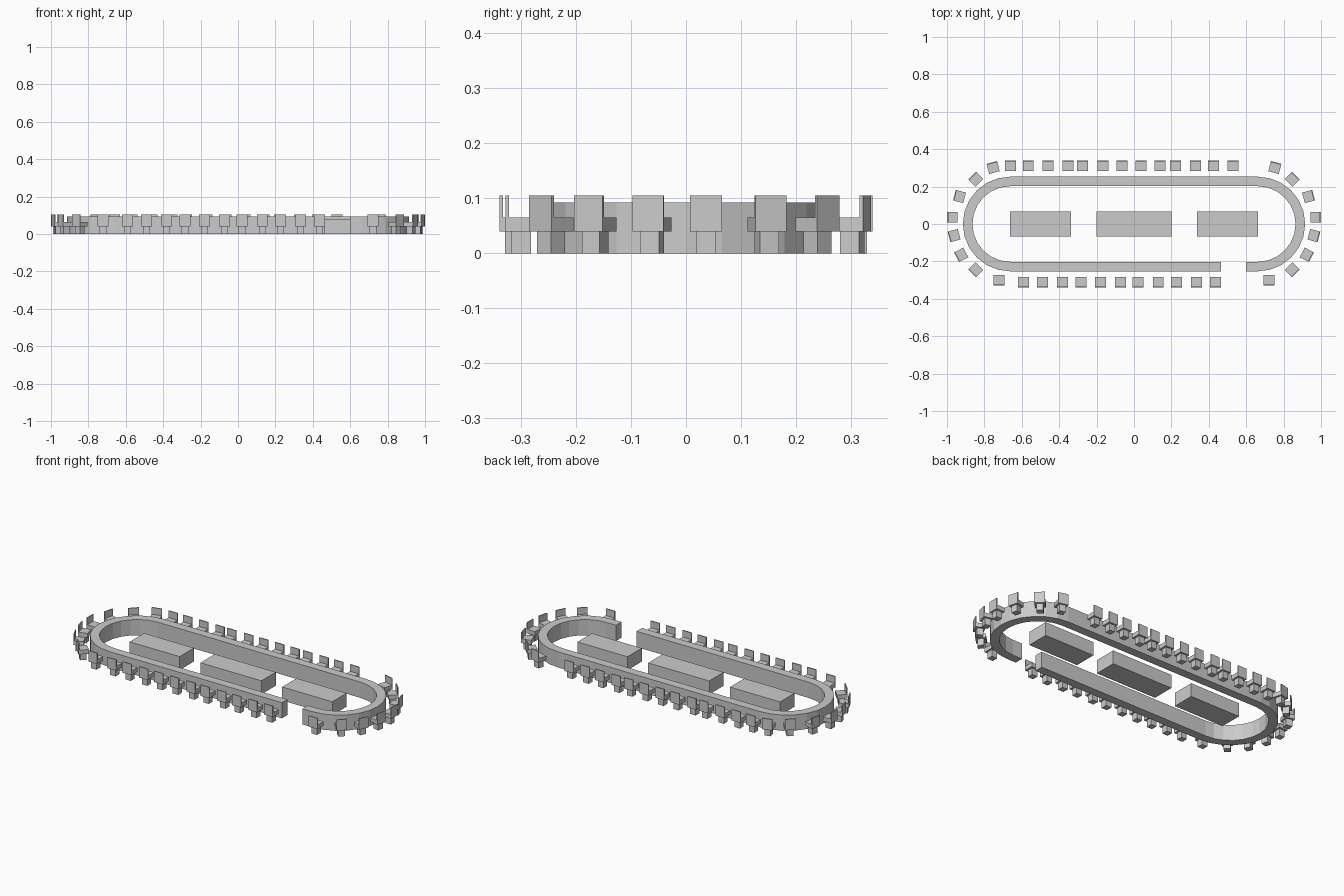
import bpy, bmesh
from math import sin, cos, pi, radians
from mathutils import Matrix

if "Cube" in bpy.data.objects:
    bpy.data.objects.remove(bpy.data.objects["Cube"])


def finish(bm, name):
    bmesh.ops.recalc_face_normals(bm, faces=bm.faces[:])
    me = bpy.data.meshes.new(name)
    bm.to_mesh(me)
    bm.free()
    ob = bpy.data.objects.new(name, me)
    bpy.context.collection.objects.link(ob)
    return ob


def add_box(bm, x0, x1, y0, y1, z0, z1):
    m = Matrix.Translation(((x0 + x1) / 2, (y0 + y1) / 2, (z0 + z1) / 2))
    m = m @ Matrix.Diagonal((x1 - x0, y1 - y0, z1 - z0, 1))
    bmesh.ops.create_cube(bm, size=1, matrix=m)


# Oval conference counter with an entrance gap in the front run
def oval_path(r, n=12, cx=0.662):
    pts = [(0.60, -r)]
    for side, start in ((1, -pi / 2), (-1, pi / 2)):
        pts += [(side * cx + r * cos(start + pi * i / n),
                 r * sin(start + pi * i / n)) for i in range(n + 1)]
    return pts + [(0.465, -r)]


bm = bmesh.new()
rings = []
for (xo, yo), (xi, yi) in zip(oval_path(0.253), oval_path(0.202)):
    rings.append([bm.verts.new(c) for c in ((xo, yo, 0), (xo, yo, 0.093),
                                            (xi, yi, 0.093), (xi, yi, 0))])
for a, b in zip(rings, rings[1:]):
    for k in range(4):
        j = (k + 1) % 4
        bm.faces.new((a[k], a[j], b[j], b[k]))
bm.faces.new(rings[0])
bm.faces.new(rings[-1])
finish(bm, "oval_table")

# Central blocks
for name, x0, x1 in (("left_block", -0.664, -0.336), ("middle_block", -0.2, 0.2),
                     ("right_block", 0.336, 0.664)):
    bm = bmesh.new()
    add_box(bm, x0, x1, -0.066, 0.068, 0, 0.08)
    finish(bm, name)


# Chair: pedestal, seat and thin backrest; local +x points away from the table
def chair(x, y, deg):
    bm = bmesh.new()
    add_box(bm, -0.018, 0.018, -0.018, 0.018, 0, 0.04)
    add_box(bm, -0.028, 0.022, -0.029, 0.029, 0.04, 0.065)
    add_box(bm, 0.022, 0.028, -0.029, 0.029, 0.04, 0.105)
    ob = finish(bm, "chair")
    ob.location = (x, y, 0)
    ob.rotation_euler.z = radians(deg)


# Back row
for x in (-0.66, -0.565, -0.46, -0.353, -0.275, -0.165, -0.065,
          0.037, 0.139, 0.222, 0.329, 0.425, 0.53):
    chair(x, 0.311, 90)
# Front row
for x in (-0.59, -0.49, -0.382, -0.283, -0.18, -0.072,
          0.021, 0.13, 0.227, 0.334, 0.436):
    chair(x, -0.311, -90)
# Mirrored chairs around both ends
for x, y, deg in ((0.753, 0.302, 75), (0.846, 0.239, 45), (0.933, 0.147, 15),
                  (0.971, 0.036, 0), (0.962, -0.062, -15), (0.924, -0.165, -27),
                  (0.846, -0.245, -45), (0.722, -0.30, -90)):
    chair(x, y, deg)
    chair(-x, y, 180 - deg)
